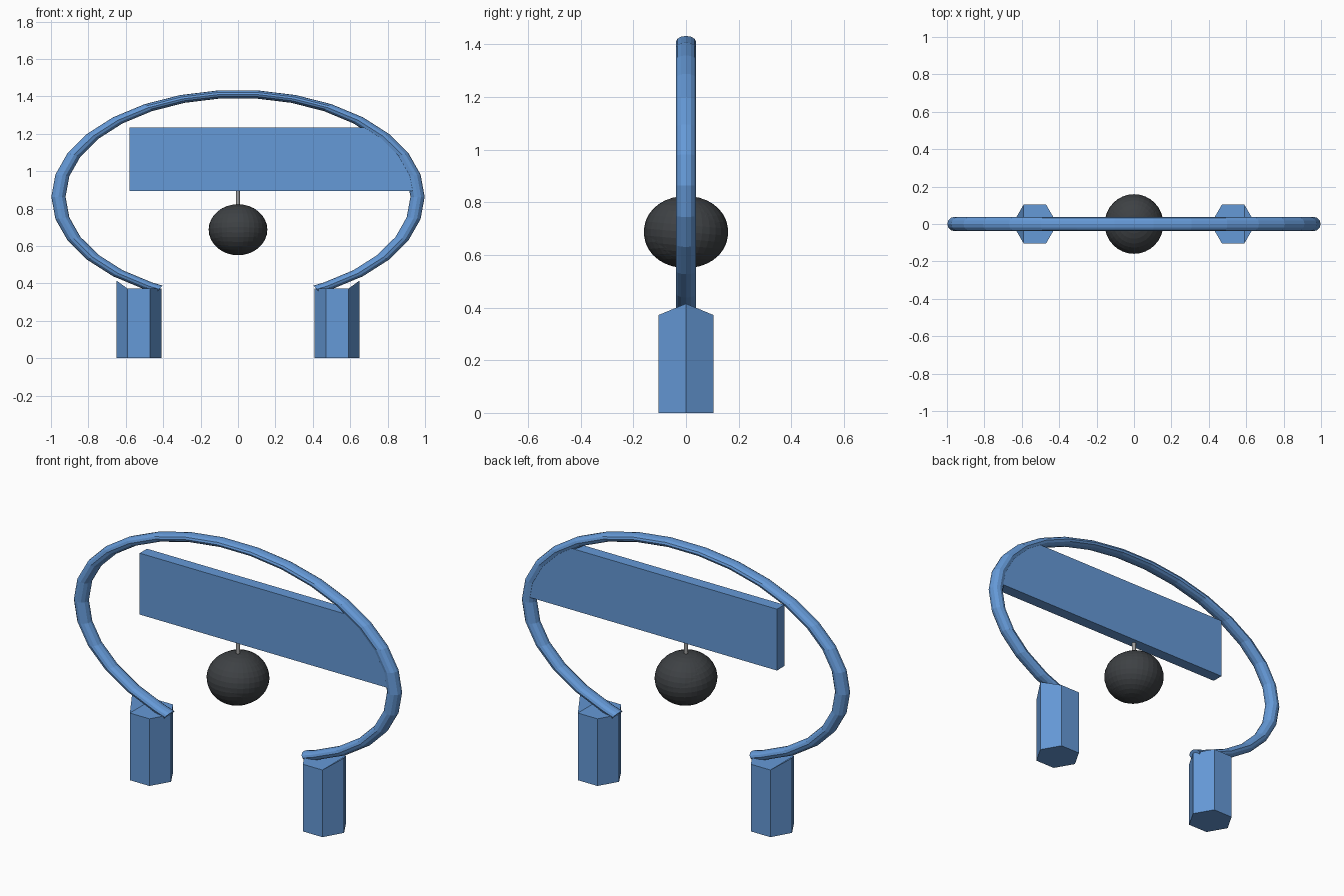
import bpy, bmesh, math
from mathutils import Matrix, Vector

if "Cube" in bpy.data.objects:
    bpy.data.objects.remove(bpy.data.objects["Cube"])


def material(name, rgb):
    m = bpy.data.materials.new(name)
    m.diffuse_color = (*rgb, 1)
    m.use_nodes = True
    m.node_tree.nodes["Principled BSDF"].inputs["Base Color"].default_value = m.diffuse_color
    return m


BLUE = material("blue paint", (0.13, 0.32, 0.68))
DARK = material("dark rubber", (0.048, 0.053, 0.058))
GREY = material("grey metal", (0.35, 0.35, 0.35))


def finish(name, bm, mat):
    bmesh.ops.recalc_face_normals(bm, faces=bm.faces)
    me = bpy.data.meshes.new(name)
    bm.to_mesh(me)
    bm.free()
    me.materials.append(mat)
    ob = bpy.data.objects.new(name, me)
    bpy.context.collection.objects.link(ob)
    return ob


# Hoop: round tube swept along an open circle, then flattened in height
R, TUBE, FLAT, CENTRE, SIDES = 0.96, 0.038, 0.573, 0.863, 12
bm = bmesh.new()
angles = [-64] + list(range(-60, 241, 12)) + [244]
rings = []
for deg in angles:
    a = math.radians(deg)
    ring = []
    for i in range(SIDES):
        t = math.tau * i / SIDES
        r = R + TUBE * math.cos(t)
        ring.append(bm.verts.new((r * math.cos(a), TUBE * math.sin(t),
                                  CENTRE + FLAT * r * math.sin(a))))
    rings.append(ring)
for p, q in zip(rings, rings[1:]):
    for i in range(SIDES):
        j = (i + 1) % SIDES
        bm.faces.new((p[i], p[j], q[j], q[i]))
bm.faces.new(rings[0])
bm.faces.new(rings[-1])
finish("hoop", bm, BLUE)

# Hexagonal posts: the outer top corner is raised to meet the hoop
for side, label in ((-1, "left"), (1, "right")):
    bm = bmesh.new()
    low, top = [], []
    for i in range(6):
        a = math.tau * i / 6
        x, y = side * (0.53 + 0.12 * math.cos(a)), 0.12 * math.sin(a)
        low.append(bm.verts.new((x, y, 0)))
        top.append(bm.verts.new((x, y, 0.415 if i == 0 else 0.372)))
    for i in range(6):
        j = (i + 1) % 6
        bm.faces.new((low[i], low[j], top[j], top[i]))
    bm.faces.new(low)
    bm.faces.new(top[1:])
    bm.faces.new((top[0], top[1], top[5]))
    finish(label + "_post", bm, BLUE)

# Crossbar panel: free left end, right end follows the hoop
bm = bmesh.new()
z0, z1 = 0.893, 1.233
outline = [(-0.58, z1), (-0.58, z0)]
for i in range(6):
    z = z0 + (z1 - z0) * i / 5
    outline.append((0.95 * math.sqrt(1 - ((z - CENTRE) / (0.95 * FLAT)) ** 2), z))
face = bm.faces.new([bm.verts.new((x, -0.032, z)) for x, z in outline])
ext = bmesh.ops.extrude_face_region(bm, geom=[face], use_keep_orig=True)
bmesh.ops.translate(bm, vec=(0, 0.064, 0),
                    verts=[v for v in ext["geom"] if isinstance(v, bmesh.types.BMVert)])
finish("crossbar_panel", bm, BLUE)

# Hanging rod
bm = bmesh.new()
bmesh.ops.create_cone(bm, cap_ends=True, segments=12, radius1=0.01, radius2=0.01,
                      depth=0.12, matrix=Matrix.Translation((0, 0, 0.84)))
finish("hanging_rod", bm, GREY)

# Hanging ball: two squashed shells, slightly tilted against each other
for name, tilt, sx in (("ball_shell", -5, 0.157), ("ball_inner_shell", 5, 0.153)):
    bm = bmesh.new()
    bmesh.ops.create_uvsphere(bm, u_segments=32, v_segments=16, radius=1)
    bmesh.ops.transform(bm, verts=bm.verts, matrix=Matrix.Translation((0, 0, 0.687))
                        @ Matrix.Rotation(math.radians(tilt), 4, 'X')
                        @ Matrix.Diagonal((sx, 0.16, 0.136, 1)))
    finish(name, bm, DARK)
